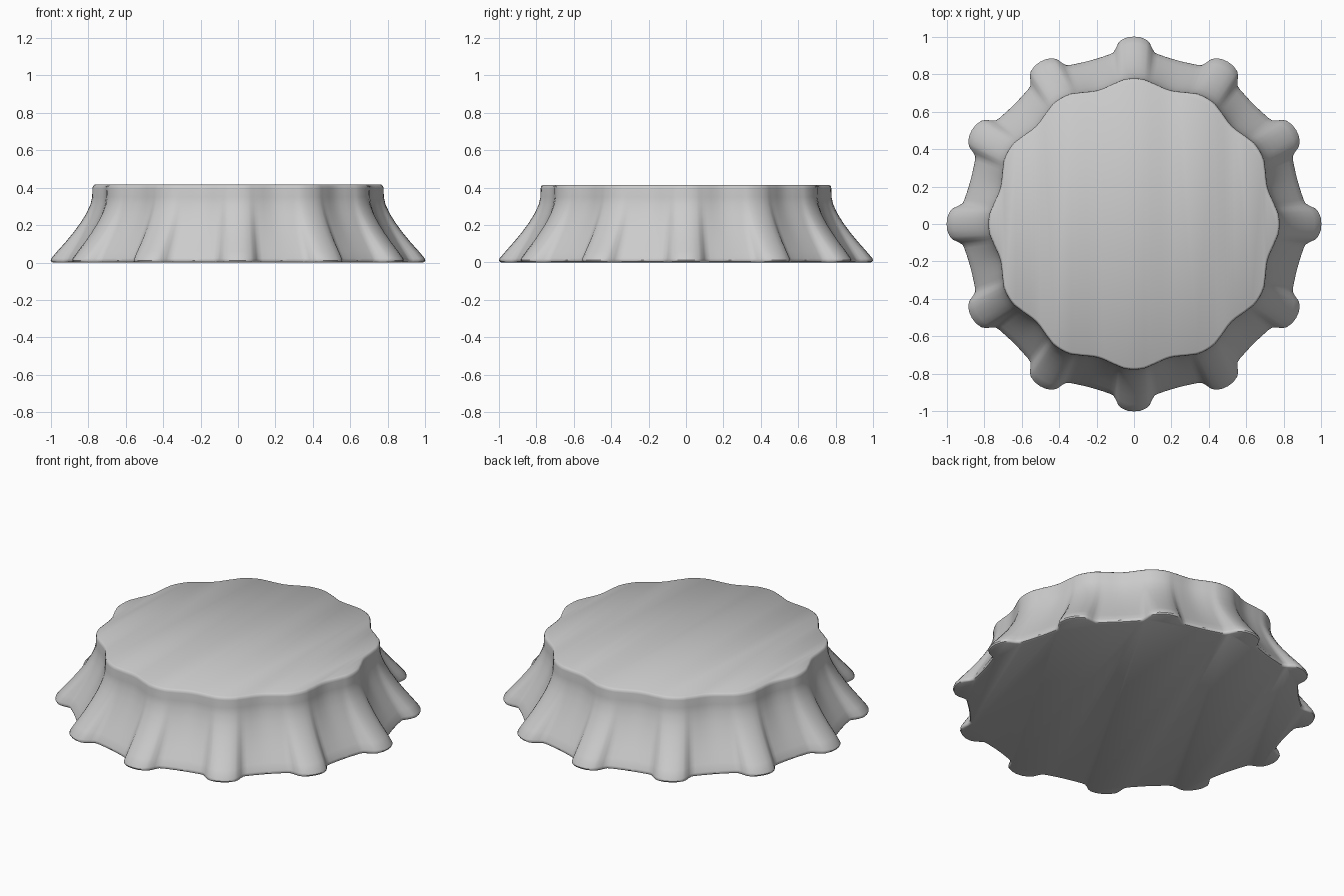
import bpy, bmesh, math

if "Cube" in bpy.data.objects:
    bpy.data.objects.remove(bpy.data.objects["Cube"])

LOBES = 12
# half of one lobe: angle offset from its crest (deg), radius at the foot, radius at the rim
HALF = [(0, 1.0, .777), (2, .997, .776), (4, .984, .773), (5, .968, .769),
        (6, .94, .765), (6.9, .921, .761), (8.2, .914, .757), (10.5, .908, .748),
        (13, .904, .741), (15, .903, .739)]
# side profile: height, flare (1 = foot outline, 0 = rim outline), inset
PROFILE = [(0, 1, .014), (.004, 1, .004), (.012, 1, 0), (.022, .985, 0), (.06, .84, 0),
           (.11, .64, 0), (.16, .455, 0), (.21, .29, 0), (.26, .15, 0), (.31, .045, 0),
           (.35, .005, 0), (.395, 0, 0), (.408, 0, .003), (.415, 0, .012)]

# mirror the half lobe into a full one, then repeat it around the circle
lobe = [(-a, f, r) for a, f, r in HALF[:0:-1]] + HALF[:-1]
outline = [(math.radians(a + i * 360 / LOBES), f, r)
           for i in range(LOBES) for a, f, r in lobe]

# fluted body with closed top and bottom
bm = bmesh.new()
rings = []
for z, flare, inset in PROFILE:
    ring = []
    for a, foot, rim in outline:
        r = rim + (foot - rim) * flare - inset
        ring.append(bm.verts.new((r * math.cos(a), r * math.sin(a), z)))
    rings.append(ring)
n = len(outline)
for lo, hi in zip(rings, rings[1:]):
    for i in range(n):
        j = (i + 1) % n
        bm.faces.new((lo[i], lo[j], hi[j], hi[i]))
bm.faces.new(rings[0][::-1])
bm.faces.new(rings[-1])
bmesh.ops.recalc_face_normals(bm, faces=bm.faces)
mesh = bpy.data.meshes.new("fluted_cap")
bm.to_mesh(mesh)
bm.free()
cap = bpy.data.objects.new("fluted_cap", mesh)
bpy.context.collection.objects.link(cap)

# smooth shading with crisp edges
bpy.context.view_layer.objects.active = cap
cap.select_set(True)
bpy.ops.object.shade_smooth_by_angle(angle=math.radians(40))
